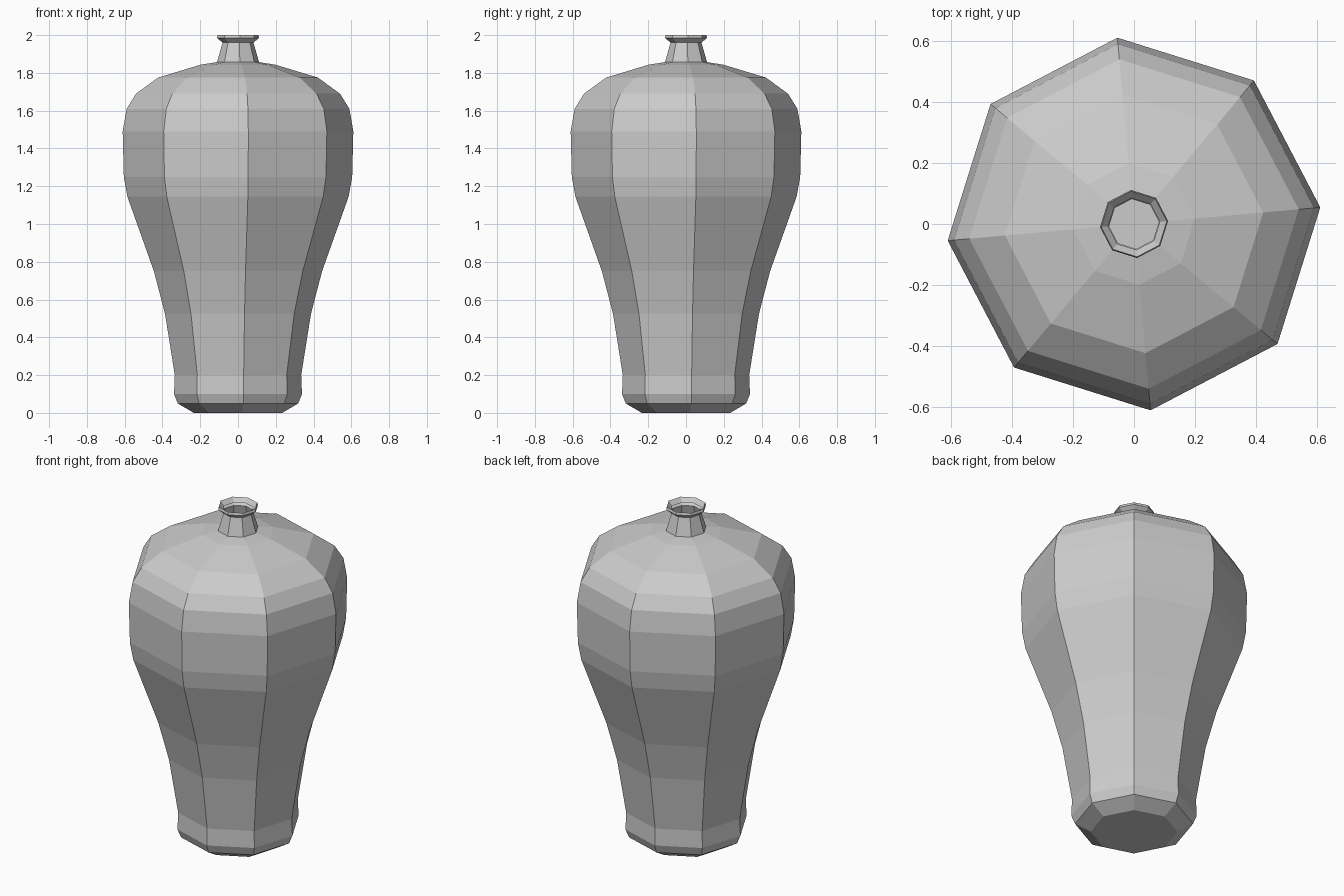
import bpy, bmesh, math

if "Cube" in bpy.data.objects:
    bpy.data.objects.remove(bpy.data.objects["Cube"])

# Lathe profile (radius, height), from foot to lip; open at the mouth
profile = [(0.235, 0.0), (0.32, 0.05), (0.34, 0.10), (0.336, 0.20),
           (0.388, 0.525), (0.447, 0.75), (0.588, 1.145), (0.607, 1.25),
           (0.613, 1.49), (0.592, 1.61), (0.542, 1.69), (0.425, 1.775),
           (0.20, 1.843), (0.112, 1.857), (0.082, 1.96), (0.112, 1.985),
           (0.108, 2.0), (0.085, 1.975)]
SIDES = 8
TURN = math.radians(5.1)

bm = bmesh.new()
rings = []
for r, z in profile:
    rings.append([bm.verts.new((r * math.cos(TURN + i * math.tau / SIDES),
                                r * math.sin(TURN + i * math.tau / SIDES), z))
                  for i in range(SIDES)])

# Body walls
for a, b in zip(rings, rings[1:]):
    for i in range(SIDES):
        j = (i + 1) % SIDES
        bm.faces.new((a[i], a[j], b[j], b[i]))

# Flat base
bm.faces.new(rings[0][::-1])

mesh = bpy.data.meshes.new("vase")
bm.to_mesh(mesh)
bm.free()
vase = bpy.data.objects.new("vase", mesh)
bpy.context.collection.objects.link(vase)
